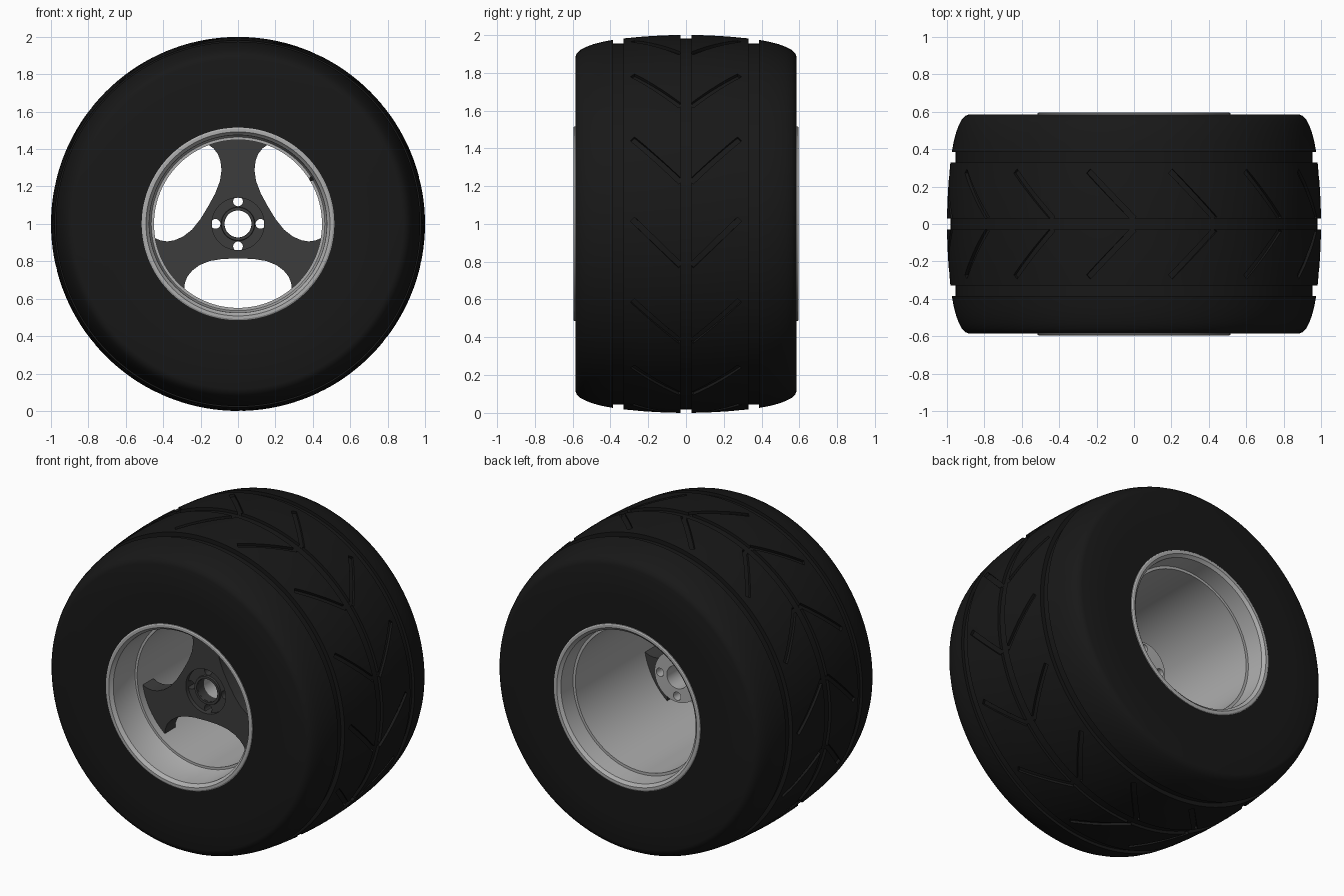
import bpy, bmesh
from math import sin, cos, pi, radians

if "Cube" in bpy.data.objects:
    bpy.data.objects.remove(bpy.data.objects["Cube"])


def material(name, v):
    m = bpy.data.materials.new(name)
    m.diffuse_color = (v, v, v, 1)
    m.use_nodes = True
    m.node_tree.nodes["Principled BSDF"].inputs["Base Color"].default_value = m.diffuse_color
    return m


RUBBER = material("rubber", 0.009)
DARK = material("dark_metal", 0.045)
METAL = material("light_metal", 0.42)


def activate(ob):
    bpy.ops.object.select_all(action='DESELECT')
    ob.select_set(True)
    bpy.context.view_layer.objects.active = ob


def smooth(ob, deg=28):
    activate(ob)
    bpy.ops.object.shade_smooth_by_angle(angle=radians(deg))


def mesh_object(name, bm, mat):
    bmesh.ops.recalc_face_normals(bm, faces=bm.faces)
    me = bpy.data.meshes.new(name)
    bm.to_mesh(me)
    bm.free()
    me.materials.append(mat)
    ob = bpy.data.objects.new(name, me)
    bpy.context.collection.objects.link(ob)
    return ob


def polar(r, a, y):
    return (r * cos(a), y, 1 + r * sin(a))


def lathe(name, profile, mat, n=144):
    """Spin a closed (radius, y) profile about the wheel axle."""
    bm = bmesh.new()
    rings = [[bm.verts.new(polar(r, 2 * pi * i / n, y)) for r, y in profile] for i in range(n)]
    for i in range(n):
        a, b = rings[i], rings[(i + 1) % n]
        for j in range(len(profile)):
            k = (j + 1) % len(profile)
            bm.faces.new((a[j], a[k], b[k], b[j]))
    return mesh_object(name, bm, mat)


def plate(name, loops, y0, y1, mat):
    """Flat plate with holes, facing the front, between y0 and y1."""
    cu = bpy.data.curves.new(name, 'CURVE')
    cu.dimensions = '2D'
    cu.fill_mode = 'BOTH'
    cu.extrude = (y1 - y0) / 2
    for pts in loops:
        s = cu.splines.new('POLY')
        s.points.add(len(pts) - 1)
        for p, (x, z) in zip(s.points, pts):
            p.co = (x, z, 0, 1)
        s.use_cyclic_u = True
    cu.materials.append(mat)
    ob = bpy.data.objects.new(name, cu)
    bpy.context.collection.objects.link(ob)
    ob.location = (0, (y0 + y1) / 2, 1)
    ob.rotation_euler = (pi / 2, 0, 0)
    activate(ob)
    bpy.ops.object.convert(target='MESH')
    ob = bpy.context.object
    bm = bmesh.new()
    bm.from_mesh(ob.data)
    bmesh.ops.remove_doubles(bm, verts=bm.verts, dist=1e-5)
    bm.to_mesh(ob.data)
    bm.free()
    smooth(ob)
    return ob


def circle(r, n=48, cx=0, cz=0):
    return [(cx + r * cos(2 * pi * i / n), cz + r * sin(2 * pi * i / n)) for i in range(n)]


# Tyre: half profile with tread grooves, mirrored across the width
def crown(y):
    return 1 - 0.17 * y * y


half = [(0.982, 0.03), (crown(0.03), 0.03), (crown(0.12), 0.12), (crown(0.22), 0.22),
        (crown(0.33), 0.33), (0.955, 0.33), (0.955, 0.385), (0.974, 0.385), (0.964, 0.44),
        (0.951, 0.49), (0.936, 0.53), (0.92, 0.56), (0.903, 0.578), (0.882, 0.586),
        (0.70, 0.586), (0.505, 0.586)]
tire = lathe("tire", [(r, -y) for r, y in reversed(half)] + half, RUBBER)

# Chevron tread slots, cut by curved bars
bm = bmesh.new()
STEPS = 8
for k in range(14):
    a0 = 2 * pi * (k + 0.5) / 14
    for side in (-1, 1):
        rows = []
        for i in range(STEPS + 1):
            t = i / STEPS
            a, y, w = a0 + radians(14.3) * t, 0.028 + 0.255 * t, 0.011
            rows.append([bm.verts.new(polar(r, a + s * w, side * (y - s * w)))
                         for r, s in ((crown(y) - 0.017, -1), (crown(y) - 0.017, 1),
                                      (1.03, 1), (1.03, -1))])
        for p, q in zip(rows, rows[1:]):
            for j in range(4):
                bm.faces.new((p[j], p[(j + 1) % 4], q[(j + 1) % 4], q[j]))
        bm.faces.new(rows[0])
        bm.faces.new(rows[-1])
cutter = mesh_object("tread_cutter", bm, RUBBER)
cutter.hide_render = True
mod = tire.modifiers.new("tread", 'BOOLEAN')
mod.operation = 'DIFFERENCE'
mod.solver = 'EXACT'
mod.object = cutter
activate(tire)
bpy.ops.object.modifier_apply(modifier=mod.name)
bpy.data.objects.remove(cutter)
smooth(tire)

# Rim: stepped barrel with a lip at each end
rim = lathe("rim", [
    (0.515, -0.57), (0.515, -0.592), (0.508, -0.596), (0.492, -0.596), (0.487, -0.588),
    (0.475, -0.575), (0.468, -0.38), (0.464, -0.372), (0.449, -0.372), (0.449, 0.47),
    (0.466, 0.47), (0.474, 0.58), (0.487, 0.59), (0.492, 0.596), (0.508, 0.596),
    (0.515, 0.592), (0.515, 0.57), (0.50, 0.55), (0.50, -0.55)], METAL)
smooth(rim)

# Three-spoke centre: outline runs along each window, then round the spoke end
edge = [(0.288, 0.352), (0.284, 0.315), (0.27, 0.28), (0.245, 0.25),
        (0.205, 0.22), (0.15, 0.198), (0.08, 0.187)]
window = [(-v, u) for v, u in edge] + [(0, 0.185)] + edge[::-1]
outline = []
for k in range(3):
    c = radians(-90 + 120 * k)
    outline += [(u * cos(c) - v * sin(c), u * sin(c) + v * cos(c)) for v, u in window]
    for i in range(13):
        a = c + radians(39.3 + 41.4 * i / 12)
        outline.append((0.46 * cos(a), 0.46 * sin(a)))
plate("spokes", [outline, circle(0.14)], -0.325, -0.22, DARK)

# Hub: recessed mounting boss with axle hole and four bolt holes
bolts = [circle(0.026, 24, 0.12 * cos(k * pi / 2), 0.12 * sin(k * pi / 2)) for k in range(4)]
plate("hub_face", [circle(0.158), circle(0.072)] + bolts, -0.30, -0.24, DARK)
plate("hub_boss", [circle(0.158), circle(0.072)] + bolts, -0.24, 0.09, METAL)
ring = lathe("hub_ring", [(0.073, -0.298), (0.073, -0.312), (0.088, -0.312), (0.091, -0.298)], DARK, 48)
smooth(ring)

# Tyre valve on the rim step
bpy.ops.mesh.primitive_cylinder_add(vertices=16, radius=0.012, depth=0.07,
                                    location=polar(0.462, radians(31.5), -0.40),
                                    rotation=(pi / 2, 0, 0))
valve = bpy.context.object
valve.name = "valve"
valve.data.materials.append(RUBBER)
smooth(valve)
